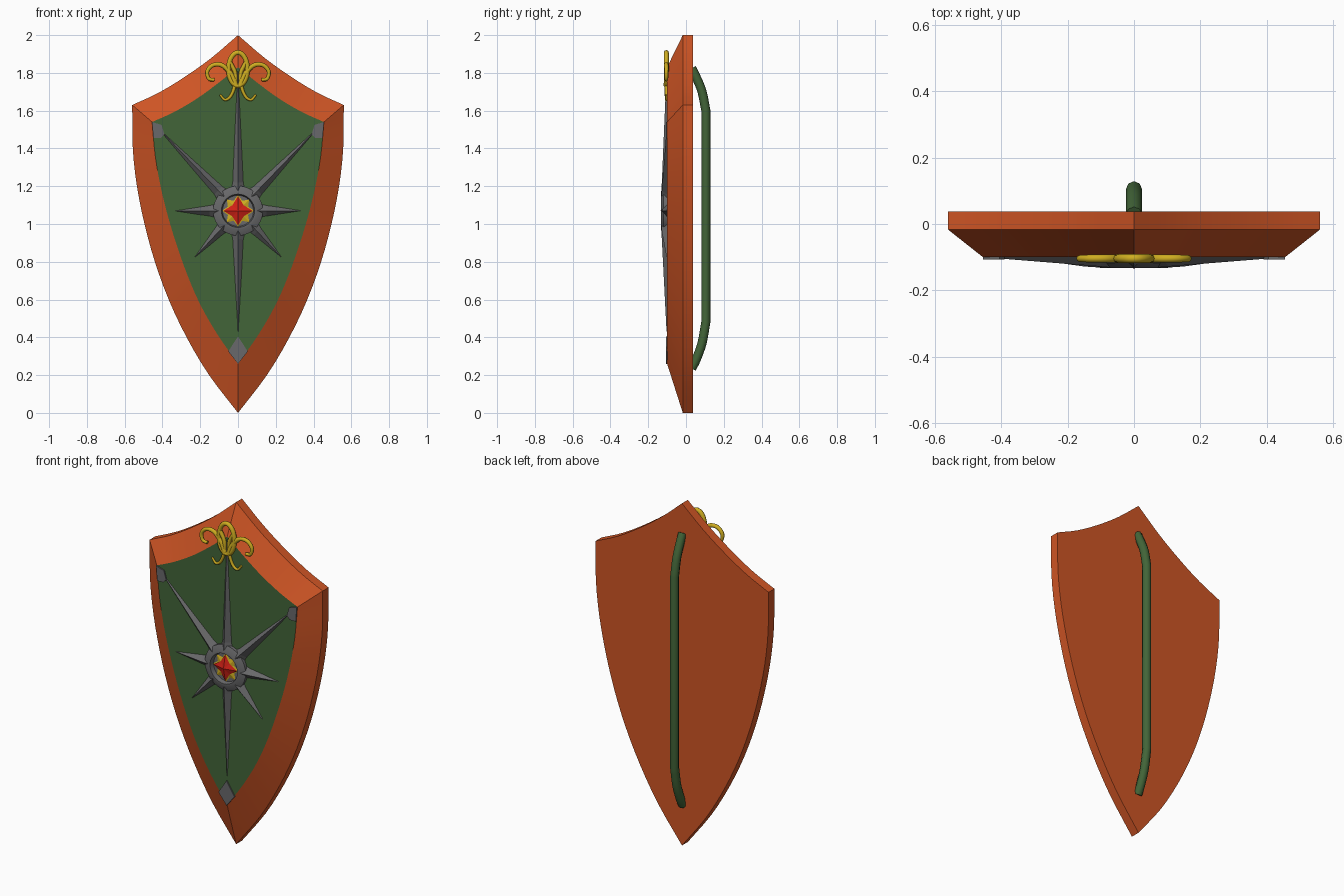
import bpy, bmesh, math
from mathutils import Vector

if "Cube" in bpy.data.objects:
    bpy.data.objects.remove(bpy.data.objects["Cube"])


def mat(name, rgb):
    m = bpy.data.materials.new(name)
    m.diffuse_color = (*rgb, 1)
    m.use_nodes = True
    m.node_tree.nodes["Principled BSDF"].inputs["Base Color"].default_value = m.diffuse_color
    return m


ORANGE = mat("orange", (0.62, 0.09, 0.018))
GREEN = mat("green", (0.055, 0.13, 0.04))
STEEL = mat("steel", (0.14, 0.14, 0.145))
GOLD = mat("gold", (0.62, 0.42, 0.015))
RED = mat("red", (0.65, 0.015, 0.008))
CZ = 1.07      # star centre height
FACE = -0.10   # y of the front panel


def build(name, verts, faces, material, smooth=False, flip=True):
    me = bpy.data.meshes.new(name)
    me.from_pydata(verts, [], faces)
    if flip:
        bm = bmesh.new()
        bm.from_mesh(me)
        bmesh.ops.recalc_face_normals(bm, faces=bm.faces)
        bm.to_mesh(me)
        bm.free()
    me.materials.append(material)
    ob = bpy.data.objects.new(name, me)
    bpy.context.collection.objects.link(ob)
    if smooth:
        bpy.ops.object.select_all(action='DESELECT')
        ob.select_set(True)
        bpy.context.view_layer.objects.active = ob
        bpy.ops.object.shade_smooth_by_angle(angle=math.radians(30))
    return ob


def spline(pts, n=3):
    p = [Vector(q) for q in pts]
    p = [2 * p[0] - p[1]] + p + [2 * p[-1] - p[-2]]
    out = []
    for i in range(1, len(p) - 2):
        a, b, c, d = p[i - 1:i + 3]
        for k in range(n):
            t = k / n
            out.append(0.5 * (2 * b + (c - a) * t + (2 * a - 5 * b + 4 * c - d) * t * t
                              + (3 * b - a - 3 * c + d) * t ** 3))
    return out + [p[-2]]


def outline(side, top):
    right = spline(side) + spline(top)[1:]
    return right + [Vector((-p.x, p.y)) for p in right[-2:0:-1]]


# Shield body: back, straight edge and bevelled rim
outer = outline([(0, 0), (.153, .2), (.272, .4), (.367, .6), (.44, .8), (.495, 1), (.535, 1.2),
                 (.557, 1.4), (.56, 1.63)],
                [(.56, 1.63), (.42, 1.695), (.28, 1.78), (.14, 1.88), (0, 2)])
inner = outline([(0, .26), (.11, .417), (.2, .574), (.268, .73), (.325, .89), (.372, 1.045),
                 (.41, 1.2), (.438, 1.36), (.455, 1.54)],
                [(.455, 1.54), (.34, 1.592), (.22, 1.662), (.11, 1.742), (0, 1.83)])
N = len(outer)
verts = [(p.x, y, p.y) for loop, y in ((outer, .037), (outer, -.017), (inner, FACE)) for p in loop]
faces = [[j * N + i, j * N + (i + 1) % N, (j + 1) * N + (i + 1) % N, (j + 1) * N + i]
         for j in range(2) for i in range(N)]
faces.append(list(range(N))[::-1])
build("shield_body", verts, faces, ORANGE, True)
build("front_panel", [(p.x, FACE, p.y) for p in inner], [list(range(N))], GREEN, flip=False)


# Star rays with a central ridge
def ray(name, deg, length, w, end_w=0.0):
    a = math.radians(deg)
    d, s = Vector((math.cos(a), math.sin(a))), Vector((-math.sin(a), math.cos(a)))
    vs = []
    for r, hw, top in ((.09, w * 1.5, -.132), (.15, w, -.128), (length, end_w + .002, -.103)):
        for off, y in ((hw, FACE + .002), (0, top), (-hw, FACE + .002)):
            q = d * r + s * off
            vs.append((q.x, y, CZ + q.y))
    fs = [(0, 1, 2), (8, 7, 6)]
    for j in (0, 3):
        fs += [(j + k, j + (k + 1) % 3, j + 3 + (k + 1) % 3, j + 3 + k) for k in range(3)]
    build(name, vs, fs, STEEL)


for nm, deg, ln, w in (("up", 90, .74, .03), ("down", -90, .64, .03),
                       ("right", 0, .33, .03), ("left", 180, .33, .03),
                       ("upper_right", 46, .6, .032), ("upper_left", 134, .6, .032),
                       ("lower_right", -47, .335, .028), ("lower_left", 227, .335, .028)):
    ray("star_ray_" + nm, deg, ln, w)

# Star hub: turned ring with a sunken centre
prof = [(0, -.108), (.082, -.108), (.088, -.133), (.1, -.133), (.132, -.118), (.132, FACE + .002)]
S = 32
verts, faces = [], []
for r, y in prof[1:]:
    verts += [(r * math.cos(math.tau * i / S), y, CZ + r * math.sin(math.tau * i / S)) for i in range(S)]
for j in range(len(prof) - 2):
    faces += [(j * S + i, j * S + (i + 1) % S, (j + 1) * S + (i + 1) % S, (j + 1) * S + i) for i in range(S)]
faces += [tuple(range(S)), tuple(range((len(prof) - 2) * S, (len(prof) - 1) * S))]
build("star_hub", verts, faces, STEEL, True)


# Faceted jewels in the hub
def jewel(name, n, R, r, y0, y1, material):
    vs = []
    for i in range(2 * n):
        a = math.pi / 2 + math.pi * i / n
        q = r if i % 2 else R
        vs.append((q * math.cos(a), y0, CZ + q * math.sin(a)))
    vs.append((0, y1, CZ))
    fs = [(i, (i + 1) % (2 * n), 2 * n) for i in range(2 * n)] + [tuple(range(2 * n))]
    build(name, vs, fs, material)


jewel("gold_star", 8, .084, .058, -.11, -.124, GOLD)
jewel("red_jewel", 4, .077, .042, -.118, -.134, RED)


# Grey plates at the panel corners
def plate(name, pts):
    n = len(pts)
    vs = [(x, y, z) for y in (FACE + .004, -.107) for x, z in pts]
    fs = [tuple(range(n)), tuple(range(n, 2 * n))]
    fs += [(i, (i + 1) % n, n + (i + 1) % n, n + i) for i in range(n)]
    build(name, vs, fs, STEEL)


corner = [(.455, 1.54), (.405, 1.525), (.39, 1.475), (.41, 1.455), (.448, 1.455)]
plate("corner_plate_right", corner)
plate("corner_plate_left", [(-x, z) for x, z in corner])
plate("bottom_plate", [(0, .405), (.052, .325), (0, .26), (-.052, .325)])


# Tubes: gold scrollwork and rear handle
def tube(name, pts, radius, material, cyclic=False, taper=None):
    cu = bpy.data.curves.new(name, 'CURVE')
    cu.dimensions = '3D'
    cu.bevel_depth, cu.bevel_resolution, cu.use_fill_caps = radius, 2, True
    sp = cu.splines.new('POLY')
    sp.points.add(len(pts) - 1)
    for i, (p, q) in enumerate(zip(sp.points, pts)):
        p.co = (*q, 1)
        p.radius = 1 - (taper or 0) * i / (len(pts) - 1)
    sp.use_cyclic_u = cyclic
    sp.use_smooth = True
    cu.materials.append(material)
    ob = bpy.data.objects.new(name, cu)
    bpy.context.collection.objects.link(ob)


tube("ornament_ring", [(.05 * math.cos(math.tau * i / 28), -.104, 1.82 + .088 * math.sin(math.tau * i / 28))
                       for i in range(28)], .013, GOLD, True)
horn = spline([(.01, 1.73), (.035, 1.79), (.08, 1.838), (.13, 1.842), (.162, 1.81), (.155, 1.77), (.125, 1.763)], 5)
curl = spline([(.045, 1.86), (.015, 1.8), (.018, 1.73), (.04, 1.675), (.07, 1.658), (.095, 1.685)], 5)
for nm, sx in (("right", 1), ("left", -1)):
    tube("ornament_horn_" + nm, [(sx * p.x, -.104, p.y) for p in horn], .014, GOLD, taper=.35)
    tube("ornament_curl_" + nm, [(sx * p.x, -.104, p.y) for p in curl], .012, GOLD, taper=.5)

grip = spline([(.03, 1.825), (.055, 1.775), (.085, 1.7), (.105, 1.6)], 4) + \
       spline([(.105, .48), (.085, .37), (.055, .285), (.03, .235)], 4)
tube("rear_handle", [(0, p.x, p.y) for p in grip], .024, GREEN)
